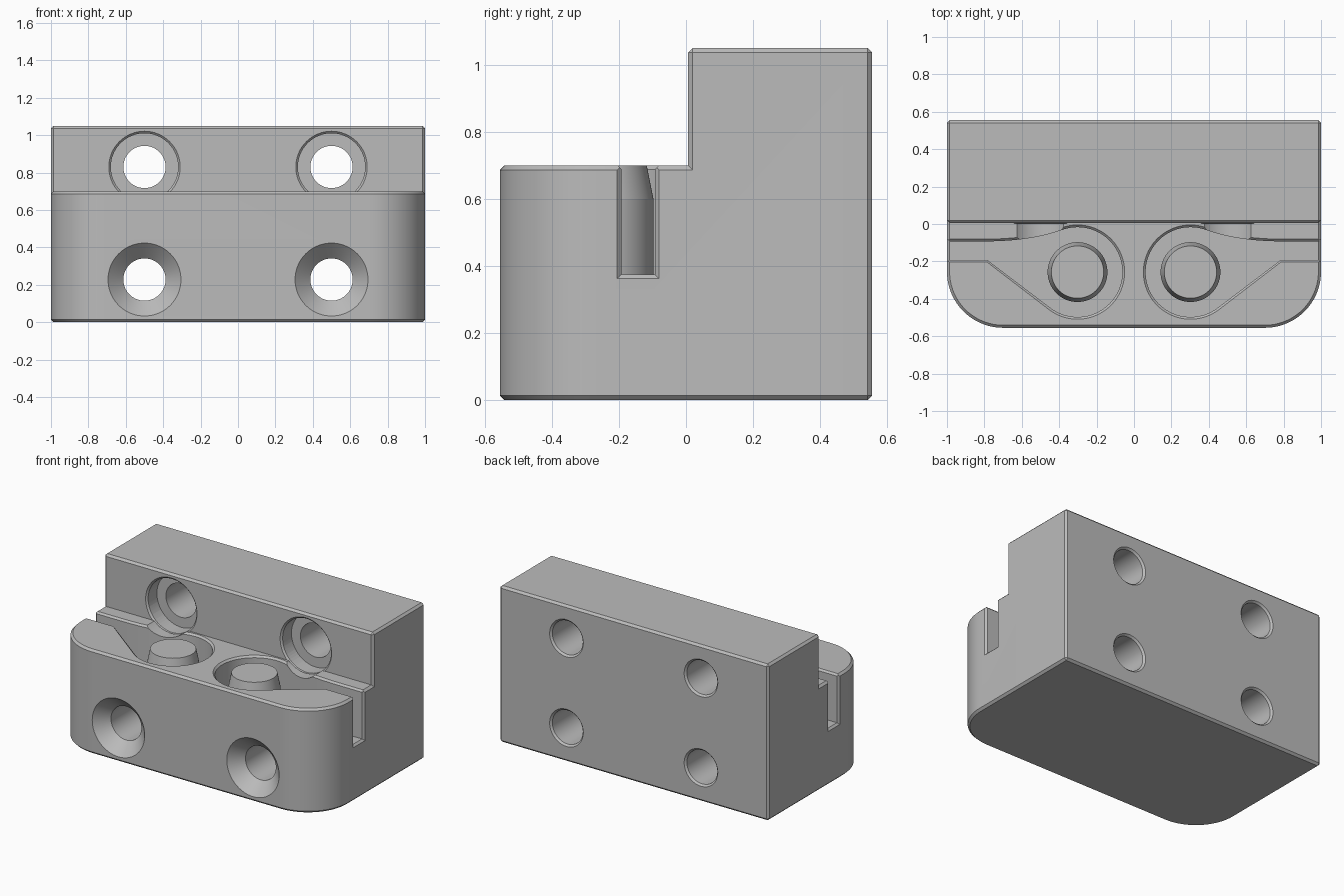
import bpy, bmesh
from math import sin, cos, tan, radians, pi
from mathutils import Vector

cube = bpy.data.objects.get("Cube")
if cube:
    bpy.data.objects.remove(cube, do_unlink=True)

grey = bpy.data.materials.new("plain_grey")
grey.use_nodes = True
grey.diffuse_color = (0.5, 0.5, 0.5, 1)
grey.node_tree.nodes["Principled BSDF"].inputs["Base Color"].default_value = (0.5, 0.5, 0.5, 1)

HALF = 0.555      # half depth
LEDGE = 0.70      # height of the front ledge
STEP = 0.006      # y of the upper front face
CHAMFER = 0.014
FLOOR = 0.375     # floor of the channels
POST_X, POST_Y = 0.302, -0.257


def finish(bm, name):
    bmesh.ops.recalc_face_normals(bm, faces=bm.faces)
    mesh = bpy.data.meshes.new(name)
    bm.to_mesh(mesh)
    bm.free()
    obj = bpy.data.objects.new(name, mesh)
    mesh.materials.append(grey)
    bpy.context.collection.objects.link(obj)
    return obj


def loft(name, rings):
    """Closed solid through rings that have equal point counts."""
    bm = bmesh.new()
    loops = [[bm.verts.new(p) for p in ring] for ring in rings]
    n = len(loops[0])
    for a, b in zip(loops, loops[1:]):
        for i in range(n):
            j = (i + 1) % n
            bm.faces.new((a[i], a[j], b[j], b[i]))
    bm.faces.new(loops[0])
    bm.faces.new(loops[-1][::-1])
    return finish(bm, name)


def lathe(name, centre, profile, axis, sides=64):
    """Revolve (position, radius) pairs around the y or z axis."""
    rings = []
    for t, r in profile:
        ring = []
        for i in range(sides):
            a = 2 * pi * i / sides
            u, v = r * cos(a), r * sin(a)
            offset = (u, t, v) if axis == "y" else (u, v, t)
            ring.append(Vector(centre) + Vector(offset))
        rings.append(ring)
    return loft(name, rings)


def select_only(obj):
    bpy.ops.object.select_all(action="DESELECT")
    obj.select_set(True)
    bpy.context.view_layer.objects.active = obj


def cut(target, cutter):
    cutter.hide_render = True
    select_only(target)
    mod = target.modifiers.new("cut", "BOOLEAN")
    mod.operation = "DIFFERENCE"
    mod.solver = "EXACT"
    mod.object = cutter
    bpy.ops.object.modifier_apply(modifier=mod.name)
    bpy.data.objects.remove(cutter, do_unlink=True)


def make_body():
    """Stepped block with round front corners and chamfered edges."""
    bm = bmesh.new()
    profile = [(-HALF, 0), (HALF, 0), (HALF, 1.05), (STEP, 1.05), (STEP, LEDGE), (-HALF, LEDGE)]
    face = bm.faces.new([bm.verts.new((-1, y, z)) for y, z in profile])
    ext = bmesh.ops.extrude_face_region(bm, geom=[face])
    moved = [g for g in ext["geom"] if isinstance(g, bmesh.types.BMVert)]
    bmesh.ops.translate(bm, verts=moved, vec=(2, 0, 0))
    bmesh.ops.recalc_face_normals(bm, faces=bm.faces)
    corners = [e for e in bm.edges
               if all(abs(v.co.y + HALF) < 1e-4 for v in e.verts)
               and abs(e.verts[0].co.z - e.verts[1].co.z) > 0.1]
    bmesh.ops.bevel(bm, geom=corners, offset=0.3, offset_type="OFFSET",
                    segments=18, profile=0.5, affect="EDGES")
    bmesh.ops.recalc_face_normals(bm, faces=bm.faces)
    sharp = [e for e in bm.edges if e.calc_face_angle_signed(0) > 0.6]
    bmesh.ops.bevel(bm, geom=sharp, offset=CHAMFER, offset_type="OFFSET",
                    segments=1, profile=0.5, affect="EDGES")
    return finish(bm, "stepped_body")


def channel_outline(grow):
    """Plan of one channel: side slot, funnel and round well."""
    front, back = -0.192 - grow, -0.093 + grow
    radius = 0.24 + grow
    pts = [(1.05, front), (0.785, front)]
    for i in range(49):
        a = radians(233 + (470 - 233) * i / 48)
        pts.append((POST_X - radius * cos(a), POST_Y + radius * sin(a)))
    # Curved back wall leaving the well at a tangent
    end = Vector(pts[-1])
    ctrl = Vector((end.x + (end.y - back) / tan(radians(20)), back))
    start = Vector((0.80, back))
    for i in range(1, 13):
        t = i / 12
        pts.append(end * (1 - t) ** 2 + ctrl * 2 * t * (1 - t) + start * t * t)
    pts.append((1.05, back))
    return pts


body = make_body()

for side, label in ((1, "left"), (-1, "right")):
    # Channel with a chamfered rim
    levels = [(FLOOR, 0), (LEDGE - 0.012, 0), (LEDGE, 0.012), (LEDGE + 0.03, 0.012)]
    cut(body, loft("channel_cutter",
                   [[(side * p[0], p[1], z) for p in channel_outline(g)] for z, g in levels]))

    # Chamfered mouth of the slot in the end face
    mouth = []
    for x, g in ((0.987, 0), (1.0, 0.013), (1.03, 0.013)):
        y0, y1, z0 = -0.192 - g, -0.093 + g, FLOOR - g
        mouth.append([(side * x, y0, z0), (side * x, y1, z0), (side * x, y1, 0.8), (side * x, y0, 0.8)])
    cut(body, loft("mouth_cutter", mouth))

    # Upper counterbored hole
    upper = (side * 0.5, 0, 0.83)
    exit_end = [(0.543, 0.113), (0.575, 0.145)]
    cut(body, lathe("bore_cutter", upper,
                    [(-0.1, 0.18), (0.11, 0.18), (0.11, 0.113)] + exit_end, "y"))
    cut(body, lathe("bore_rim_cutter", upper, [(STEP - 0.002, 0.193), (STEP + 0.013, 0.178)], "y"))

    # Lower countersunk hole
    cut(body, lathe("countersink_cutter", (side * 0.5, 0, 0.228),
                    [(-0.58, 0.22), (-0.473, 0.113)] + exit_end, "y"))

    # Post standing in the well
    post = lathe(label + "_post", (side * POST_X, POST_Y, 0),
                 [(FLOOR - 0.01, 0.16), (0.60, 0.16), (LEDGE, 0.14)], "z")
    select_only(post)
    bpy.ops.object.shade_smooth_by_angle(angle=radians(10))

select_only(body)
bpy.ops.object.shade_smooth_by_angle(angle=radians(15))
